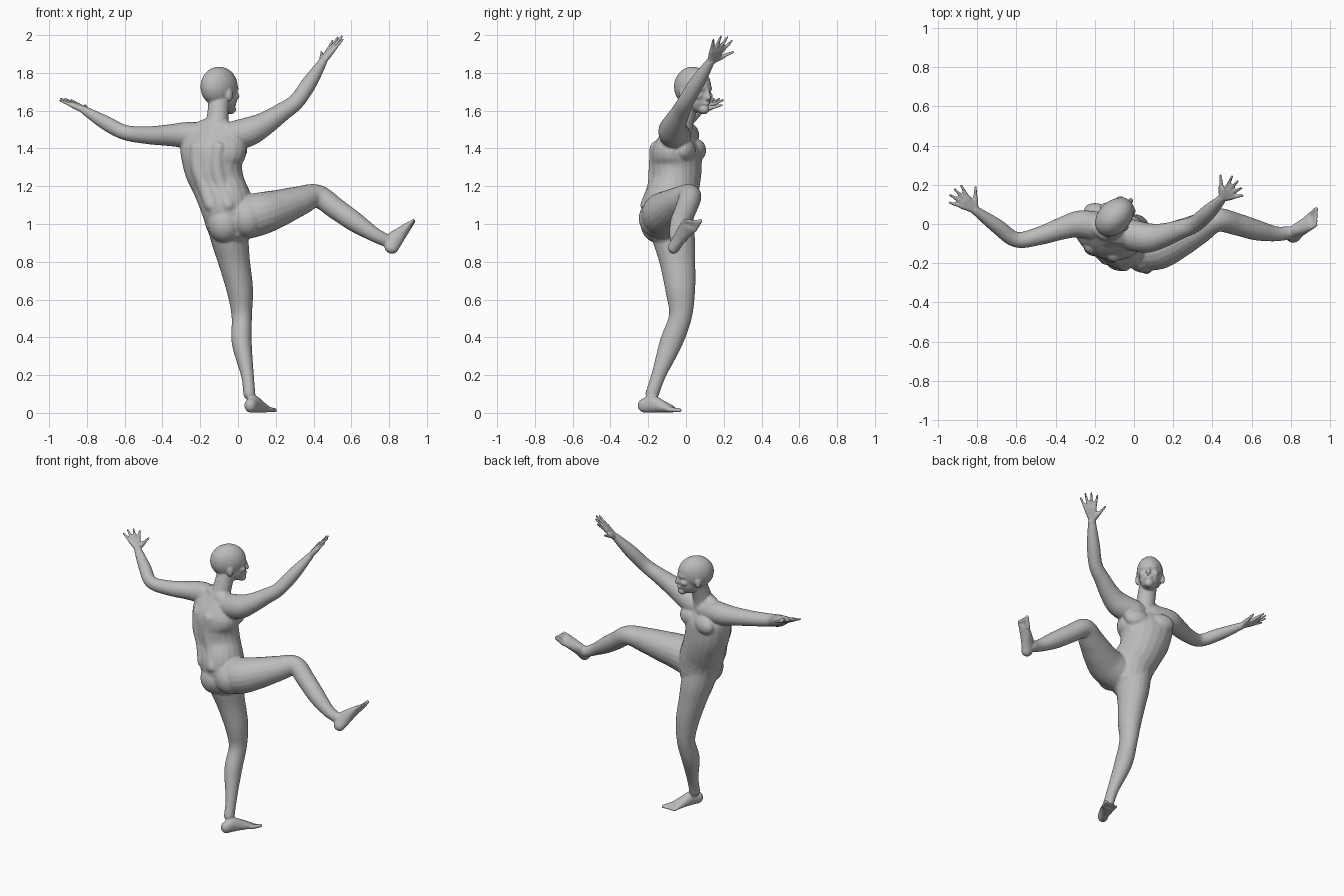
import bpy, bmesh, math
from mathutils import Vector, Matrix

cube = bpy.data.objects.get("Cube")
if cube:
    bpy.data.objects.remove(cube)

bm = bmesh.new()
SIDES = 20
STEPS = 6


def catmull(before, start, end, after, t):
    """Smooth blend from start to end, aware of the neighbouring sections."""
    return [b + (c - a) * t / 2 + (a + a - 5 * b + 4 * c - d) * t * t / 2
            + (3 * (b - c) + d - a) * t ** 3 / 2
            for a, b, c, d in zip(before, start, end, after)]


def loft(points, side=(0, 1, 0), flatness=1):
    """Rounded tube through sections of x, y, z, half width and optional half depth."""
    knots = [list(p) if len(p) == 5 else list(p) + [p[-1] * flatness] for p in points]
    padded = [knots[0]] + knots + [knots[-1]]
    path = [catmull(*padded[i:i + 4], step / STEPS)
            for i in range(len(knots) - 1) for step in range(STEPS)]
    path.append(knots[-1])
    centres = [Vector(p[:3]) for p in path]
    last = len(path) - 1
    sections = []
    for i, (centre, p) in enumerate(zip(centres, path)):
        tangent = (centres[min(i + 1, last)] - centres[max(i - 1, 0)]).normalized()
        sections.append((centre, tangent, p[-2], p[-1]))

    # domed ends
    def dome(section, sign):
        centre, tangent, width, depth = section
        bulge = tangent * sign * min(width, depth)
        return [(centre + bulge * math.sin(w), tangent, width * math.cos(w), depth * math.cos(w))
                for w in (.5, 1, 1.4)]

    sections = dome(sections[0], -1)[::-1] + sections + dome(sections[-1], 1)

    rings = []
    for centre, tangent, width, depth in sections:
        u = Vector(side)
        u = (u - tangent * u.dot(tangent)).normalized()
        v = tangent.cross(u)
        angles = [math.tau * k / SIDES for k in range(SIDES)]
        rings.append([bm.verts.new(centre + u * width * math.cos(w) + v * depth * math.sin(w))
                      for w in angles])
    for lower, upper in zip(rings, rings[1:]):
        for k in range(SIDES):
            n = (k + 1) % SIDES
            bm.faces.new((lower[k], lower[n], upper[n], upper[k]))
    bm.faces.new(rings[0][::-1])
    bm.faces.new(rings[-1])


def ball(frame, centre, size):
    """Ellipsoid placed in a local frame whose x axis points forward."""
    matrix = frame @ Matrix.Translation(centre) @ Matrix.Diagonal((*size, 1))
    bmesh.ops.create_uvsphere(bm, u_segments=24, v_segments=16, radius=1, matrix=matrix)


def facing(origin, degrees):
    return Matrix.Translation(origin) @ Matrix.Rotation(math.radians(degrees), 4, 'Z')


# Torso, turned slightly towards the raised leg
forward = Vector((.34, .94, 0))
across = Vector((.94, -.34, 0))
torso = [(-.04, -.09, 1, .13, .13), (-.06, -.09, 1.1, .14, .14), (-.1, -.06, 1.2, .14, .13),
         (-.13, -.05, 1.3, .16, .13), (-.13, -.05, 1.4, .18, .12), (-.12, -.04, 1.5, .13, .06)]
loft(torso, across)
chest = facing((-.13, -.05, 1.4), 70)
for sign in (-1, 1):
    # back muscles beside the spine
    strip = []
    for *centre, width, depth in torso[1:5]:
        spot = Vector(centre) + across * width * sign / 3 - forward * depth * .73
        strip.append((*spot, .04))
    loft(strip, across)
    # chest muscles
    ball(chest, (.08, .08 * sign, -.01), (.05, .08, .06))

# Buttocks
for centre in ((-.07, -.15, 1), (.05, -.16, 1.03)):
    ball(facing(centre, 70), (0, 0, 0), (.09, .09, .1))

# Neck
loft([(-.12, -.04, 1.47, .08), (-.11, -.02, 1.54, .06), (-.1, .02, 1.66, .055)])

# Head: skull, jaw, chin, brow, nose, lips
head = facing((-.1, .035, 1.727), 45)
ball(head, (0, 0, 0), (.113, .083, .106))
ball(head, (.045, 0, -.06), (.066, .062, .078))
ball(head, (.085, 0, -.12), (.03, .03, .026))
ball(head, (.085, 0, -.01), (.03, .055, .02))
bridge = head @ Vector((.11, 0, -.02))
tip = head @ Vector((.12, 0, -.06))
loft([(*bridge, .01), (*tip, .013)])
ball(head, (.1, 0, -.09), (.02, .026, .01))
# Ears and cheeks
for sign in (-1, 1):
    ball(head, (0, .08 * sign, -.045), (.02, .012, .033))
    ball(head, (.075, .04 * sign, -.05), (.03, .024, .022))

# Arms
low_wrist = Vector((-.81, .07, 1.6))
high_wrist = Vector((.45, .13, 1.86))
loft([(-.15, -.02, 1.46, .075), (-.27, 0, 1.47, .07), (-.36, -.02, 1.47, .058),
      (-.48, -.06, 1.47, .047), (-.6, -.08, 1.485, .04), (-.7, -.01, 1.535, .038),
      (*low_wrist, .023)])
loft([(-.04, -.05, 1.46, .08), (.06, -.07, 1.49, .077), (.14, -.06, 1.53, .063),
      (.23, -.03, 1.59, .05), (.31, 0, 1.65, .043), (.38, .06, 1.75, .04),
      (*high_wrist, .023)])


def hand(wrist, ahead, thumbward, length):
    """Fan of palm bones that merge into a palm, each carrying one digit."""
    ahead, thumbward = Vector(ahead).normalized(), Vector(thumbward).normalized()
    for angle, reach in ((-.34, .9), (-.1, 1), (.13, 1), (.37, .95), (.9, .75)):
        ray = (ahead * math.cos(angle) + thumbward * math.sin(angle)) * length * reach
        knuckle = wrist + ray * .5
        loft([(*wrist, .018), (*knuckle, .014)])
        loft([(*knuckle, .012), (*(wrist + ray * .97), .007)])


hand(low_wrist, (-.73, .56, .39), (.6, .8, 0), .17)
hand(high_wrist, (.52, .4, .75), (-.5, .85, -.1), .18)

# Standing leg
loft([(-.06, -.08, 1, .105), (-.04, -.06, .9, .097), (-.02, -.045, .8, .084),
      (.01, -.03, .65, .07), (.02, -.03, .51, .054), (.02, -.08, .37, .053),
      (.05, -.145, .2, .034), (.06, -.18, .1, .032)], (1, 0, 0), 1.13)
# Raised leg
loft([(.02, -.12, 1.03, .115), (.12, -.12, 1.055, .113), (.22, -.08, 1.085, .098),
      (.32, -.03, 1.12, .08), (.42, .02, 1.147, .062), (.52, 0, 1.08, .057),
      (.62, -.03, 1.01, .053), (.72, -.05, .945, .039), (.79, -.045, .91, .034)])


def foot(heel, ahead, up, inner_sign):
    """Heel-to-ball body and five toes; inner_sign picks the big-toe side."""
    heel, ahead, up = Vector(heel), Vector(ahead).normalized(), Vector(up)
    up = (up - ahead * up.dot(ahead)).normalized()
    inner = up.cross(ahead) * inner_sign

    def at(distance, offset, height):
        return heel + ahead * distance + inner * offset + up * height

    # every section rests on the sole
    loft([(*at(distance, 0, height), width, height) for distance, width, height in
          ((.035, .032, .038), (.085, .033, .046), (.14, .04, .034), (.195, .046, .02))], inner)
    for toe in range(5):
        radius = .01 if toe else .014
        offset = .036 - .018 * toe
        loft([(*at(.195, offset, .018), radius),
              (*at(.262 - .009 * toe, offset, radius), radius * .85)], inner)


foot((.05, -.255, 0), (.43, .9, 0), (0, 0, 1), -1)
foot((.83, -.085, .83), (.45, .49, .75), (-.85, .1, .5), 1)

# Fuse everything into one smooth skin
bmesh.ops.recalc_face_normals(bm, faces=bm.faces)
mesh = bpy.data.meshes.new("human_body")
bm.to_mesh(mesh)
bm.free()
body = bpy.data.objects.new("human_body", mesh)
bpy.context.collection.objects.link(body)

skin = bpy.data.materials.new("plain_grey")
skin.use_nodes = True
grey = (.5, .5, .5, 1)
skin.diffuse_color = grey
skin.node_tree.nodes["Principled BSDF"].inputs["Base Color"].default_value = grey
mesh.materials.append(skin)

fuse = body.modifiers.new("fuse", 'REMESH')
fuse.mode = 'VOXEL'
fuse.voxel_size = .006
fuse.use_smooth_shade = True
soften = body.modifiers.new("soften", 'SMOOTH')
soften.factor = .5
soften.iterations = 6
